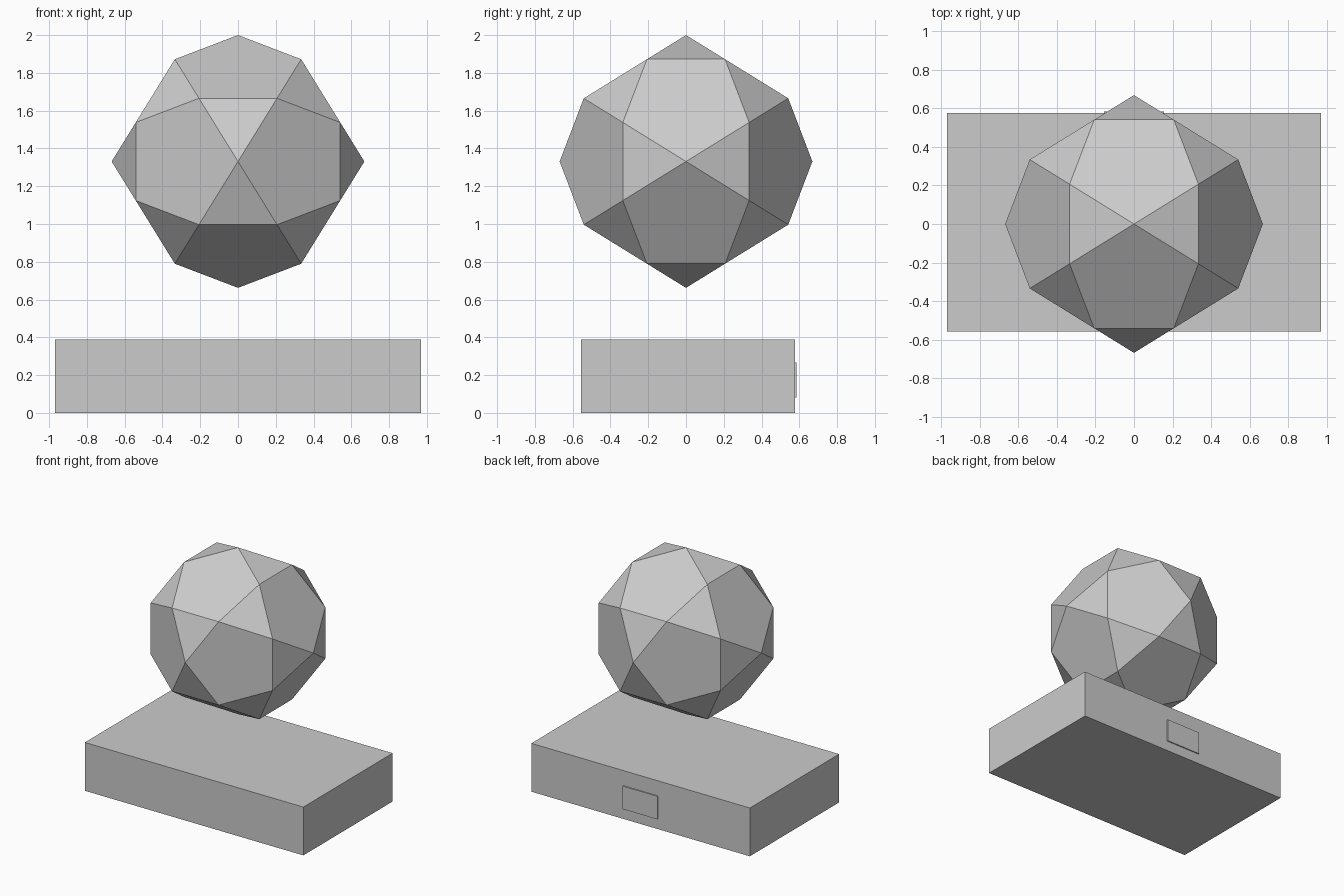
import bpy, bmesh, math
from itertools import product

if "Cube" in bpy.data.objects:
    bpy.data.objects.remove(bpy.data.objects["Cube"])


def add_object(name, bm):
    mesh = bpy.data.meshes.new(name)
    bm.to_mesh(mesh)
    bm.free()
    obj = bpy.data.objects.new(name, mesh)
    bpy.context.collection.objects.link(obj)
    return obj


def box(name, lo, hi):
    bm = bmesh.new()
    bmesh.ops.create_cube(bm, size=1)
    for v in bm.verts:
        v.co = [(a + b) / 2 + c * (b - a) for a, b, c in zip(lo, hi, v.co)]
    return add_object(name, bm)


def icosidodecahedron(name, radius, center):
    # Hull of the 30 symmetric corners, merged back into pentagons and triangles
    phi = (1 + math.sqrt(5)) / 2
    s = radius / phi
    corners = set()
    for i, j, k in product((-1, 1), repeat=3):
        for p in ((0, 0, phi * k), (i * phi / 2, j / 2, k * phi * phi / 2)):
            for r in range(3):
                corners.add(p[r:] + p[:r])
    bm = bmesh.new()
    for p in corners:
        bm.verts.new([c + s * a for c, a in zip(center, p)])
    bmesh.ops.convex_hull(bm, input=bm.verts)
    bmesh.ops.dissolve_limit(bm, angle_limit=math.radians(3),
                             verts=bm.verts, edges=bm.edges)
    bmesh.ops.recalc_face_normals(bm, faces=bm.faces)
    return add_object(name, bm)


# Floating faceted ball
icosidodecahedron("faceted_ball", 0.669, (0, 0, 1.331))

# Base block with a thin raised plate on its back
box("base_block", (-0.97, -0.557, 0), (0.97, 0.576, 0.388))
box("back_plate", (-0.155, 0.56, 0.082), (0.155, 0.585, 0.267))
